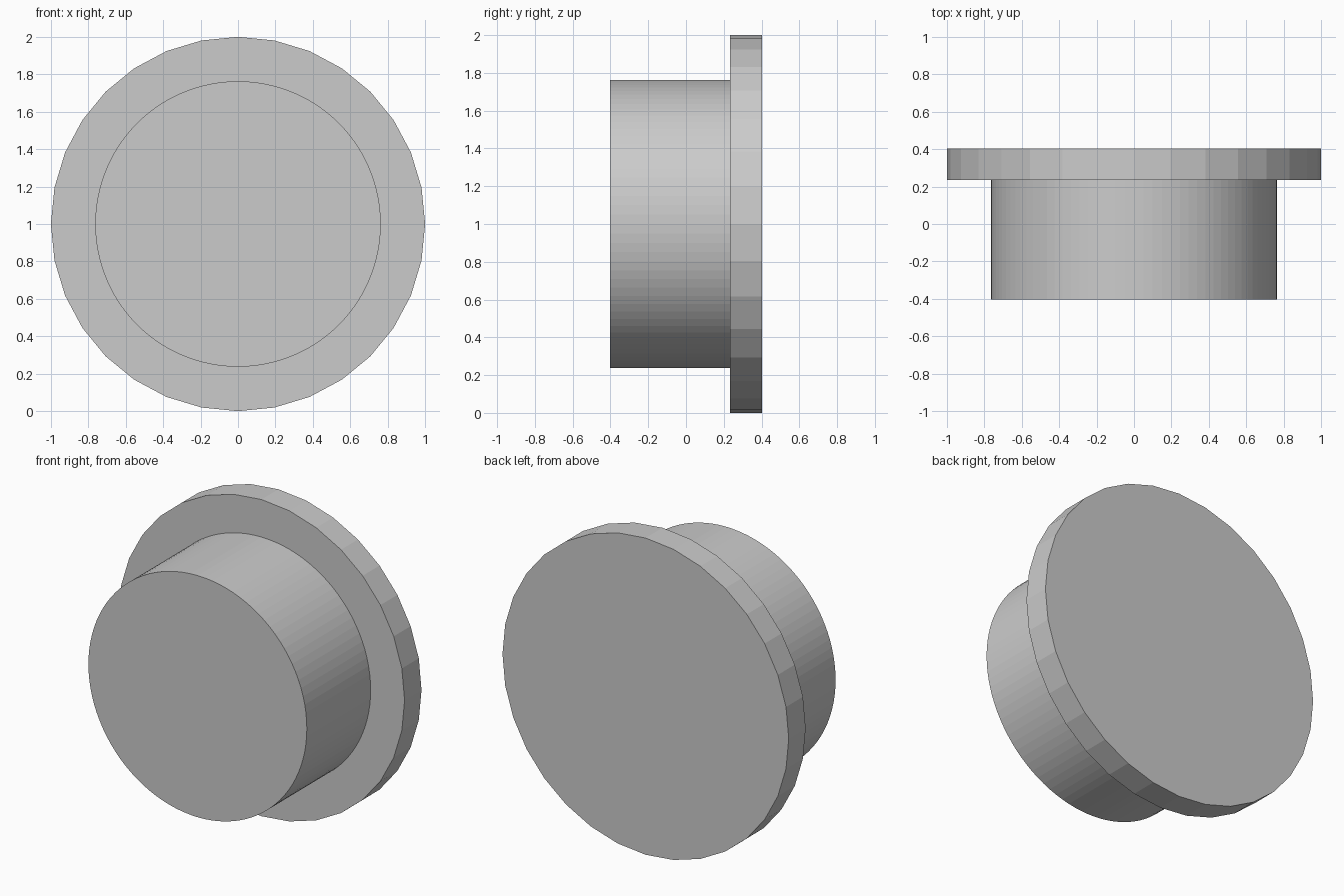
import bpy, bmesh
from math import pi
from mathutils import Matrix

if "Cube" in bpy.data.objects:
    bpy.data.objects.remove(bpy.data.objects["Cube"])


def ring(bm, radius, y, sides, cap=False):
    """Circle of edges facing along y, centred at z = 1."""
    place = Matrix.Translation((0, y, 1)) @ Matrix.Rotation(pi / 2, 4, 'X')
    verts = bmesh.ops.create_circle(bm, cap_ends=cap, radius=radius,
                                    segments=sides, matrix=place)["verts"]
    inside = set(verts)
    return [e for e in bm.edges if set(e.verts) <= inside]


bm = bmesh.new()

# Boss: fine round plug, closed at the front
boss_front = ring(bm, 0.763, -0.403, 96, cap=True)
boss_root = ring(bm, 0.763, 0.234, 96)

# Flange: coarser faceted disc, closed at the back
flange_front = ring(bm, 1.0, 0.234, 32)
flange_back = ring(bm, 1.0, 0.403, 32, cap=True)

# Walls and the flat shoulder between boss and flange
for a, b in ((boss_front, boss_root), (boss_root, flange_front), (flange_front, flange_back)):
    bmesh.ops.bridge_loops(bm, edges=a + b)
bmesh.ops.recalc_face_normals(bm, faces=bm.faces)

mesh = bpy.data.meshes.new("flanged_plug")
bm.to_mesh(mesh)
bm.free()
plug = bpy.data.objects.new("flanged_plug", mesh)
bpy.context.collection.objects.link(plug)
